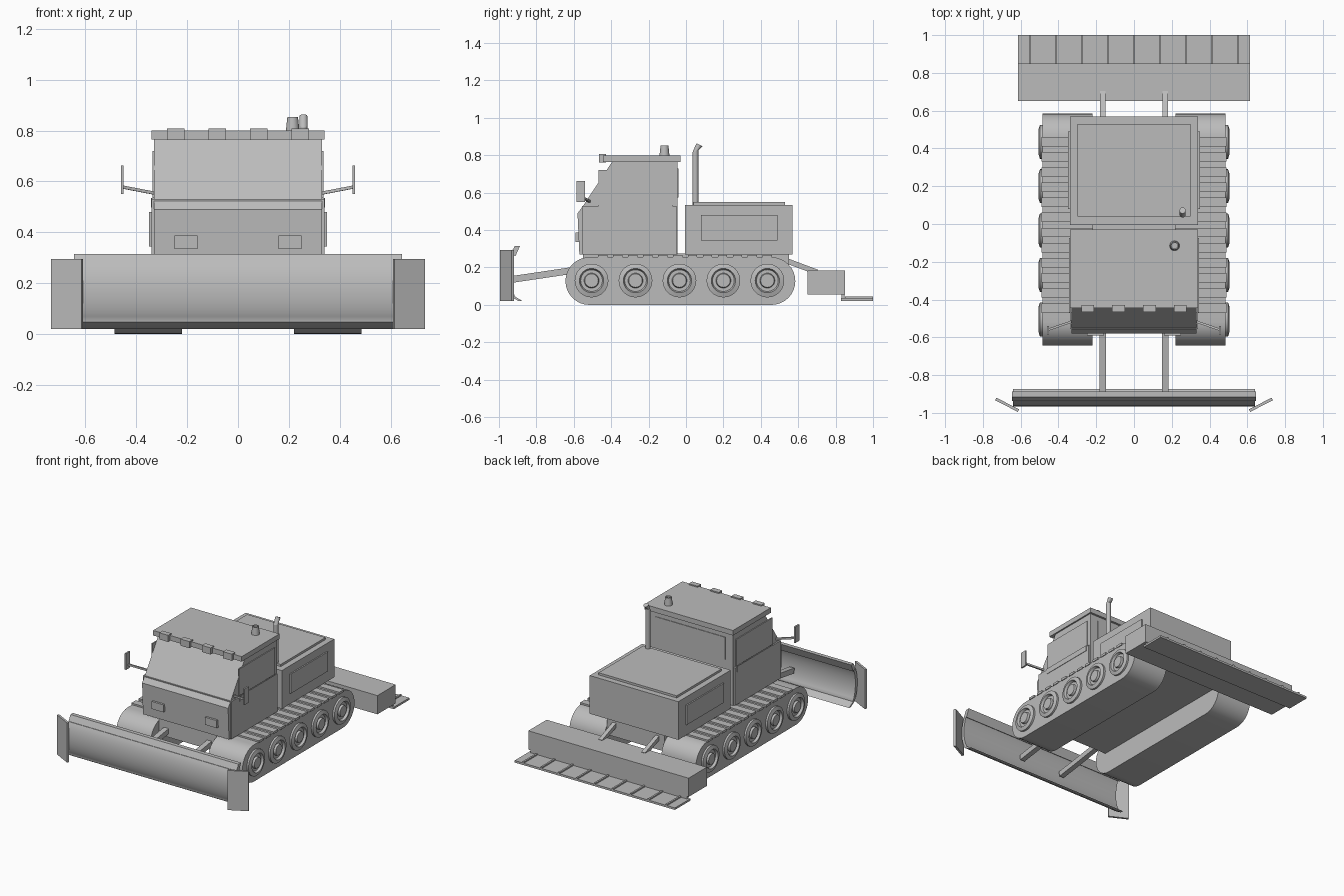
import bpy, bmesh, math
from mathutils import Vector

old = bpy.data.objects.get("Cube")
if old:
    bpy.data.objects.remove(old, do_unlink=True)

grey = bpy.data.materials.new("plain grey")
grey.use_nodes = True
COLOR = (0.5, 0.5, 0.5, 1)
grey.diffuse_color = COLOR
grey.node_tree.nodes["Principled BSDF"].inputs["Base Color"].default_value = COLOR


def finish(bm, name, smooth=False):
    bmesh.ops.recalc_face_normals(bm, faces=bm.faces)
    mesh = bpy.data.meshes.new(name)
    bm.to_mesh(mesh)
    bm.free()
    obj = bpy.data.objects.new(name, mesh)
    bpy.context.collection.objects.link(obj)
    mesh.materials.append(grey)
    if smooth:
        bpy.ops.object.select_all(action="DESELECT")
        obj.select_set(True)
        bpy.context.view_layer.objects.active = obj
        bpy.ops.object.shade_smooth_by_angle(angle=math.radians(35))
    return obj


def box(name, x, y, z):
    bm = bmesh.new()
    bmesh.ops.create_cube(bm, size=1)
    for v in bm.verts:
        v.co = [lo + (c + 0.5) * (hi - lo) for c, (lo, hi) in zip(v.co, (x, y, z))]
    return finish(bm, name)


def prism(name, points, x, smooth=False):
    """Extrude a side profile of (y, z) points across the x range."""
    bm = bmesh.new()
    face = bm.faces.new([bm.verts.new((x[0], y, z)) for y, z in points])
    new = bmesh.ops.extrude_face_region(bm, geom=[face])["geom"]
    bmesh.ops.translate(bm, vec=(x[1] - x[0], 0, 0),
                        verts=[v for v in new if isinstance(v, bmesh.types.BMVert)])
    return finish(bm, name, smooth)


def bar(name, a, b, w, h):
    """Rectangular bar between two points."""
    a, b = Vector(a), Vector(b)
    along = (b - a).normalized()
    side = along.cross(Vector((0, 0, 1))).normalized()
    up = side.cross(along)
    bm = bmesh.new()
    bmesh.ops.create_cube(bm, size=1)
    for v in bm.verts:
        c = v.co.copy()
        v.co = a + (b - a) * (c.x + 0.5) + side * c.y * w + up * c.z * h
    return finish(bm, name)


def lathe(name, profile, place, segments=32):
    """Spin (radius, height) points, closed with end caps; place maps to the model."""
    bm = bmesh.new()
    rings = []
    for r, h in profile:
        rings.append([bm.verts.new(place(r * math.cos(t), r * math.sin(t), h))
                      for t in (2 * math.pi * i / segments for i in range(segments))])
    for lower, upper in zip(rings, rings[1:]):
        for i in range(segments):
            j = (i + 1) % segments
            bm.faces.new((lower[i], lower[j], upper[j], upper[i]))
    bm.faces.new(rings[0])
    bm.faces.new(rings[-1])
    return finish(bm, name, True)


def span(s, a, b):
    return tuple(sorted((s * a, s * b)))


# Chassis, cab and engine bay
box("chassis", (-0.22, 0.22), (-0.55, 0.55), (0.15, 0.275))
prism("cab", [(-0.57, 0.27), (-0.58, 0.49), (-0.55, 0.53), (-0.395, 0.765),
              (-0.045, 0.765), (-0.045, 0.27)], (-0.33, 0.33))
box("cab_lower_body", (-0.34, 0.34), (-0.555, -0.05), (0.27, 0.53))
box("roof", (-0.34, 0.34), (-0.445, -0.03), (0.765, 0.8))
box("engine_bay", (-0.34, 0.34), (-0.005, 0.57), (0.27, 0.535))
box("engine_lid", (-0.3, 0.3), (0.04, 0.53), (0.535, 0.55))

# Windows: sloping windshield, rear pane, side panes
prism("windshield", [(-0.563, 0.51), (-0.405, 0.75), (-0.395, 0.745), (-0.553, 0.505)],
      (-0.293, 0.293))
box("rear_window", (-0.27, 0.27), (-0.047, -0.041), (0.575, 0.73))

for s, side in ((1, "left"), (-1, "right")):
    box(side + "_window", span(s, 0.328, 0.336), (-0.468, -0.073), (0.535, 0.72))
    box(side + "_door_panel", span(s, 0.338, 0.343), (-0.468, -0.073), (0.497, 0.535))
    box(side + "_engine_panel", span(s, 0.338, 0.349), (0.08, 0.49), (0.345, 0.48))
    box(side + "_headlight", span(s, 0.16, 0.25), (-0.59, -0.56), (0.335, 0.387))
    bar(side + "_mirror_arm", (s * 0.325, -0.515, 0.553), (s * 0.455, -0.56, 0.578), 0.012, 0.012)
    box(side + "_mirror", span(s, 0.45, 0.461), (-0.585, -0.54), (0.55, 0.662))

    # Track: stadium loop with wheels and tread bars
    loop = []
    for center, start in ((0.457, -90), (-0.517, 90)):
        for i in range(17):
            t = math.radians(start + 180 * i / 16)
            loop.append((center + 0.1275 * math.cos(t), 0.1295 + 0.1275 * math.sin(t)))
    prism(side + "_track", [(y, z - 0.002) for y, z in loop], span(s, 0.22, 0.485), True)
    for i in range(5):
        wy = -0.505 + 0.235 * i
        lathe(f"{side}_wheel_{i + 1}",
              [(0.09, 0.47), (0.09, 0.498), (0.065, 0.506), (0.058, 0.49),
               (0.04, 0.49), (0.036, 0.504)],
              lambda a, b, h: (s * h, wy + a, 0.13 + b))
    for i in range(12):
        y = -0.47 + 0.08 * i
        box(f"{side}_tread_bar_{i + 1}", span(s, 0.22, 0.49), (y, y + 0.05), (0.25, 0.266))

    # Arms to the plow and to the rear tiller
    bar(side + "_plow_arm", (s * 0.165, -0.925, 0.137), (s * 0.165, -0.5, 0.2), 0.036, 0.036)
    bar(side + "_rear_arm", (s * 0.165, 0.5, 0.25), (s * 0.165, 0.7, 0.175), 0.028, 0.028)
    bar(side + "_plow_wing", (s * 0.612, -0.988, 0.157), (s * 0.732, -0.926, 0.157), 0.015, 0.275)

# Plow blade: thin curved shell bulging forward, with a flared foot and a top lip
outer = [(-0.895, 0.02), (-0.94, 0.047)]
for i in range(13):
    t = math.radians(-50 + 100 * i / 12)
    outer.append((-0.895 - 0.07 * math.cos(t), 0.165 + 0.145 * math.sin(t)))
inner = [(y + 0.022, z) for y, z in reversed(outer)]
prism("plow_blade", outer + inner, (-0.64, 0.64), True)
prism("plow_lip", [(-0.937, 0.274), (-0.916, 0.315), (-0.888, 0.315), (-0.912, 0.26)],
      (-0.645, 0.645))

# Roof lights, beacon and exhaust
for i in range(4):
    x = -0.2445 + 0.163 * i
    box(f"roof_light_{i + 1}", (x - 0.034, x + 0.034), (-0.465, -0.428), (0.762, 0.808))
lathe("beacon", [(0.027, 0.795), (0.021, 0.853), (0.015, 0.853), (0.015, 0.83)],
      lambda a, b, h: (0.215 + a, -0.115 + b, h), 20)
lathe("exhaust_pipe", [(0.016, 0.53), (0.016, 0.82)],
      lambda a, b, h: (0.257 + a, 0.05 + b, h + 0.4 * b), 20)
lathe("exhaust_tip", [(0.016, 0), (0.016, 1)],
      lambda a, b, h: (0.257 + a, 0.05 + 0.022 * h + b,
                       0.82 + 0.036 * h + (0.4 - 0.9 * h) * b), 20)

# Rear tiller: box, finishing plate and ribs
box("tiller_box", (-0.615, 0.615), (0.65, 0.85), (0.055, 0.185))
box("finisher_plate", (-0.615, 0.615), (0.83, 1.0), (0.022, 0.036))
box("finisher_bracket", (-0.6, 0.6), (0.832, 0.848), (0.03, 0.06))
for i in range(9):
    x = -0.55 + 0.1375 * i
    box(f"finisher_rib_{i + 1}", (x - 0.006, x + 0.006), (0.85, 1.0), (0.034, 0.045))
